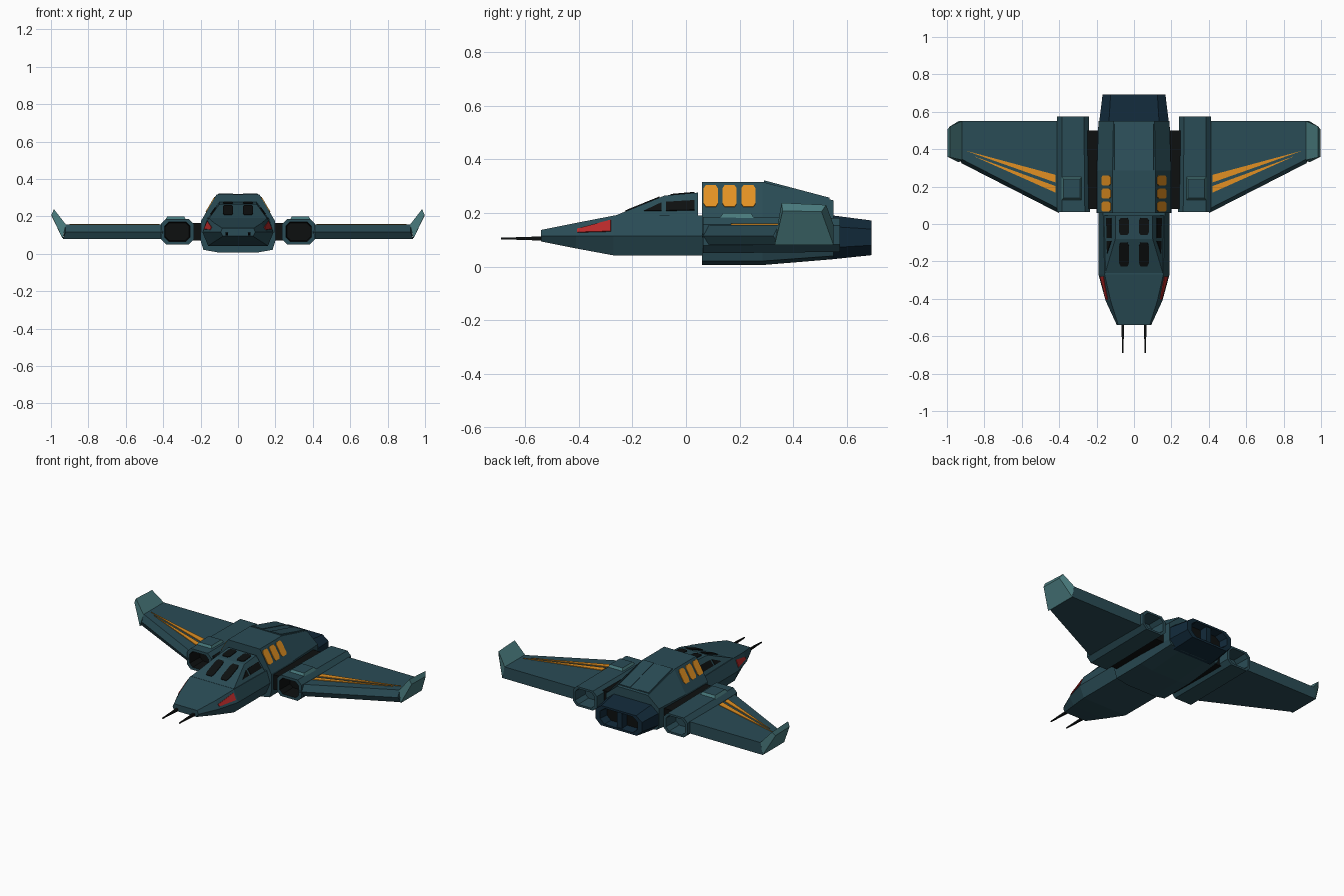
import bpy, bmesh
from mathutils import Vector

if "Cube" in bpy.data.objects:
    bpy.data.objects.remove(bpy.data.objects["Cube"])


def mat(name, rgb):
    m = bpy.data.materials.new(name)
    m.diffuse_color = (*rgb, 1)
    m.use_nodes = True
    m.node_tree.nodes["Principled BSDF"].inputs["Base Color"].default_value = m.diffuse_color
    return m


TEAL = mat("dark_teal", (0.023, 0.072, 0.092))
LIGHT = mat("light_teal", (0.065, 0.19, 0.2))
NAVY = mat("navy", (0.006, 0.023, 0.042))
BLACK = mat("black", (0.004, 0.005, 0.005))
ORANGE = mat("orange", (0.76, 0.28, 0.016))
RED = mat("red", (0.47, 0.022, 0.022))


def loft(name, rings, mats, seg=None, mirror=False):
    """Skin a list of equal rings; seg gives material index for cap, bands..., cap."""
    bm = bmesh.new()
    vs = [[bm.verts.new(p) for p in r] for r in rings]
    n = len(rings[0])
    seg = seg or [0] * (len(rings) + 1)
    bm.faces.new(vs[0]).material_index = seg[0]
    for i in range(len(vs) - 1):
        for j in range(n):
            k = (j + 1) % n
            f = bm.faces.new((vs[i][j], vs[i][k], vs[i + 1][k], vs[i + 1][j]))
            f.material_index = seg[i + 1]
    bm.faces.new(vs[-1]).material_index = seg[-1]
    bmesh.ops.recalc_face_normals(bm, faces=bm.faces)
    me = bpy.data.meshes.new(name)
    bm.to_mesh(me)
    bm.free()
    for m in mats:
        me.materials.append(m)
    ob = bpy.data.objects.new(name, me)
    bpy.context.collection.objects.link(ob)
    if mirror:
        ob.modifiers.new("mirror", 'MIRROR')
    return ob


def sym(y, half):
    """Left-right symmetric ring at y from (x, z) points, top to bottom."""
    return [(x, y, z) for x, z in half] + [(-x, y, z) for x, z in reversed(half)]


def inner(ring, k, dy=0):
    """Ring scaled to its centre and moved along y."""
    c = sum((Vector(p) for p in ring), Vector()) / len(ring)
    return [c + (Vector(p) - c) * k + Vector((0, dy, 0)) for p in ring]


def plate(name, pts, m, cut=0.0, lift=0.002):
    """Thin mirrored plate lying on a surface, corners cut by a fraction."""
    p = [Vector(q) for q in pts]
    nrm = (p[1] - p[0]).cross(p[-1] - p[0]).normalized()
    if nrm.z < 0:
        nrm = -nrm
    if cut:
        p = [q for i in range(len(p)) for q in
             (p[i].lerp(p[i - 1], cut), p[i].lerp(p[(i + 1) % len(p)], cut))]
    return loft(name, [[q + nrm * (lift + h) for q in p] for h in (-0.004, 0.002)],
                [m], mirror=True)


def on(quad, uv):
    """Points on a bilinear patch."""
    a, b, c, d = [Vector(q) for q in quad]
    return [a.lerp(b, u).lerp(d.lerp(c, u), v) for u, v in uv]


# nose hull
loft("nose_hull", [
    sym(-0.54, [(0.084, 0.137), (0.092, 0.115), (0.08, 0.094)]),
    sym(-0.41, [(0.125, 0.163), (0.152, 0.115), (0.12, 0.068)]),
    sym(-0.27, [(0.157, 0.19), (0.19, 0.115), (0.16, 0.042)]),
    sym(0.07, [(0.165, 0.19), (0.19, 0.115), (0.16, 0.042)])], [TEAL])

# red nose lights
side = [(0.152, -0.41, 0.115), (0.19, -0.27, 0.115), (0.157, -0.27, 0.19), (0.125, -0.41, 0.163)]
plate("nose_light", on(side, [(0.04, 0.25), (0.93, 0.22), (0.93, 0.8), (0.04, 0.52)]), RED)

# nose guns
loft("nose_gun", [[(0.06 + a * r, y, 0.105 + b * r) for a, b in
                   ((1, 1), (-1, 1), (-1, -1), (1, -1))]
                  for y, r in ((-0.69, 0.003), (-0.62, 0.005), (-0.53, 0.008))],
     [BLACK], mirror=True)

# cockpit canopy
loft("canopy", [
    sym(-0.262, [(0.154, 0.191), (0.156, 0.185)]),
    sym(-0.08, [(0.1, 0.265), (0.16, 0.185)]),
    sym(0.045, [(0.1, 0.276), (0.165, 0.185)])], [TEAL])


def canopy_z(y):
    return 0.191 + (y + 0.262) / 0.182 * 0.074 if y < -0.08 else 0.265 + (y + 0.08) * 0.088


for label, y0, y1 in (("front", -0.225, -0.098), ("roof", -0.058, 0.032)):
    plate(label + "_window", [(0.026, y0, canopy_z(y0)), (0.08, y0, canopy_z(y0)),
                              (0.08, y1, canopy_z(y1)), (0.026, y1, canopy_z(y1))],
          BLACK, 0.15)
glass = [(0.16, -0.08, 0.185), (0.165, 0.045, 0.185), (0.1, 0.045, 0.276), (0.1, -0.08, 0.265)]
plate("side_window_rear", on(glass, [(0.04, 0.28), (0.9, 0.28), (0.9, 0.68), (0.04, 0.68)]), BLACK)
tri = [Vector((0.155, -0.262, 0.188)), Vector((0.16, -0.08, 0.185)), Vector((0.1, -0.08, 0.265))]
plate("side_window_front", [tri[0] * a + tri[1] * b + tri[2] * c for a, b, c in
                            ((0.42, 0.32, 0.26), (0.06, 0.66, 0.28), (0.06, 0.28, 0.66))], BLACK)

# main body behind the cockpit
core = [(0.115, 0.316), (0.198, 0.175), (0.2, 0.07), (0.185, 0.021), (0.1, 0.006)]
loft("main_body", [
    sym(0.06, core), sym(0.285, core),
    sym(0.55, [(0.11, 0.247), (0.19, 0.18), (0.19, 0.07), (0.175, 0.04), (0.1, 0.028)])], [TEAL])

# raised roof panels
loft("roof_panel", [[(a, y, z + dz) for a, dz in ((0.028, 0), (0.105, 0), (0.112, -0.02), (0.028, -0.02))]
                    for y, z in ((0.29, 0.322), (0.535, 0.257))], [TEAL], mirror=True)
loft("roof_spine", [sym(y, [(0.028, z), (0.028, z - 0.02)])
                    for y, z in ((0.29, 0.319), (0.535, 0.254))], [TEAL])

# orange side vents
for i, y in enumerate((0.066, 0.136, 0.206)):
    pts = [(0.198 - (z - 0.175) * 0.589, yy, z) for yy, z in
           ((y, 0.222), (y + 0.053, 0.222), (y + 0.053, 0.302), (y, 0.302))]
    plate("side_vent_%d" % (i + 1), pts, ORANGE, 0.15)

# rear engine with dark twin exhaust
base = sym(0.53, [(0.135, 0.193), (0.188, 0.15), (0.188, 0.07), (0.14, 0.026)])
end = sym(0.692, [(0.125, 0.172), (0.168, 0.14), (0.168, 0.08), (0.13, 0.043)])
loft("rear_engine", [base, end, inner(end, 0.8), inner(end, 0.75, -0.06)],
     [NAVY, BLACK], [0, 0, 0, 0, 1])
loft("exhaust_divider", [sym(y, [(0.018, 0.158), (0.018, 0.055)]) for y in (0.62, 0.685)], [NAVY])


# nacelles with open ends
def octagon(y, x0, x1, z0, z1, c):
    return [(x0 + c, y, z1), (x1 - c, y, z1), (x1, y, z1 - c), (x1, y, z0 + c),
            (x1 - c, y, z0), (x0 + c, y, z0), (x0, y, z0 + c), (x0, y, z0 + c), (x0, y, z1 - c)][:7] + \
           [(x0, y, z1 - c)]


fr = octagon(0.063, 0.235, 0.413, 0.05, 0.186, 0.028)
bk = octagon(0.574, 0.24, 0.413, 0.055, 0.182, 0.028)
loft("nacelle", [inner(fr, 0.7, 0.1), inner(fr, 0.76), fr, bk, inner(bk, 0.8), inner(bk, 0.75, -0.1)],
     [TEAL, BLACK], [1, 1, 0, 0, 0, 0, 0], mirror=True)

# nacelle top fairing: light sides, dark top plates
loft("nacelle_fairing", [[(0.333 + a * w, 0.19 + b * w * 1.15, z) for a, b in
                          ((-1, -1), (1, -1), (1, 1), (-1, 1))]
                         for z, w in ((0.18, 0.056), (0.2, 0.045))],
     [LIGHT, TEAL], [0, 0, 1], mirror=True)

# dark connectors between body and nacelles
loft("nacelle_connector", [[(x, 0.08, 0.07), (x, 0.5, 0.07), (x, 0.5, 0.165), (x, 0.08, 0.165)]
                           for x in (0.18, 0.25)], [BLACK], mirror=True)


# wings
def wing_ring(x, lead, x_low):
    return [(x, lead + 0.022, 0.156), (x, lead, 0.115), (x_low, lead + 0.022, 0.08),
            (x_low, 0.55, 0.08), (x, 0.55, 0.156)]


loft("wing", [wing_ring(0.4, 0.058, 0.4), wing_ring(0.922, 0.325, 0.936)], [TEAL], mirror=True)

# upturned wing tips
loft("wing_tip", [
    [(0.92, 0.342, 0.156), (0.938, 0.33, 0.08), (0.938, 0.55, 0.08), (0.92, 0.55, 0.156)],
    [(0.984, 0.356, 0.238), (0.998, 0.36, 0.208), (0.998, 0.505, 0.205), (0.984, 0.522, 0.23)]],
    [LIGHT], mirror=True)

# orange wing stripes
for i, (a, b, tip) in enumerate(((0.222, 0.263, (0.9, 0.392)), (0.168, 0.203, (0.86, 0.364)))):
    plate("wing_stripe_%d" % (i + 1),
          [(0.42, a, 0.156), (*tip, 0.156), (0.42, b, 0.156)], ORANGE)
